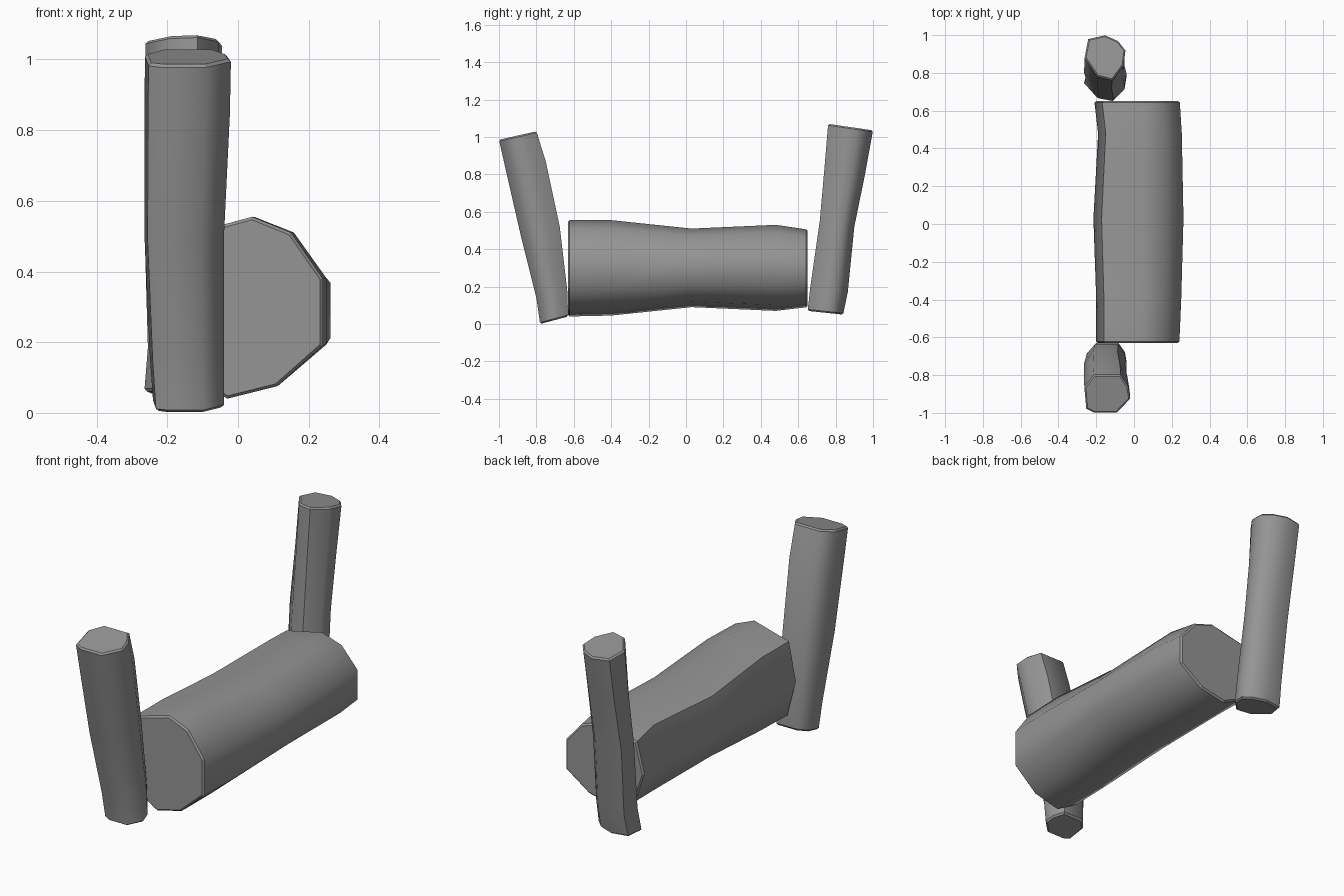
import bpy
import bmesh
from math import radians
from mathutils import Vector

cube = bpy.data.objects.get("Cube")
if cube:
    bpy.data.objects.remove(cube, do_unlink=True)

GREY = (0.3, 0.3, 0.3, 1)
wood = bpy.data.materials.new("grey wood")
wood.use_nodes = True
wood.diffuse_color = GREY
wood.node_tree.nodes["Principled BSDF"].inputs["Base Color"].default_value = GREY


def log(name, profile, stations, place):
    """Loft a faceted outline through stations (u0, u1, v0, v1, w at v0, w at v1)."""
    us, vs = zip(*profile)
    unit = [((u - min(us)) / (max(us) - min(us)), (v - min(vs)) / (max(vs) - min(vs)))
            for u, v in profile]
    bm = bmesh.new()
    rings = []
    for u0, u1, v0, v1, w0, w1 in stations:
        rings.append([bm.verts.new(place(u0 + (u1 - u0) * a, v0 + (v1 - v0) * b,
                                         w0 + (w1 - w0) * b)) for a, b in unit])
    count = len(profile)
    for low, high in zip(rings, rings[1:]):
        for i in range(count):
            j = (i + 1) % count
            bm.faces.new((low[i], low[j], high[j], high[i])).smooth = True
    caps = [bm.faces.new(rings[0]), bm.faces.new(rings[-1])]
    bmesh.ops.recalc_face_normals(bm, faces=bm.faces[:])

    # Slightly worn rims around flat sawn ends
    rims = [e for cap in caps for e in cap.edges]
    worn = bmesh.ops.bevel(bm, geom=rims, offset=0.008, segments=1, affect='EDGES')
    for face in worn["faces"]:
        face.smooth = False
    for edge in bm.edges:
        edge.smooth = edge.calc_face_angle(0) < radians(55)

    mesh = bpy.data.meshes.new(name)
    bm.to_mesh(mesh)
    bm.free()
    mesh.materials.append(wood)
    bpy.context.collection.objects.link(bpy.data.objects.new(name, mesh))


def upright(u, v, w):
    return Vector((u, v, w))


def lying(u, v, w):
    return Vector((u, w, v))


# Thick log lying front to back
log("lying_log",
    [(-.03, .04), (.11, .075), (.24, .19), (.24, .38), (.15, .51),
     (.04, .555), (-.16, .5), (-.2, .3), (-.15, .11)],
    [(-.20, .24, .04, .555, -.63, -.63),
     (-.20, .25, .045, .555, -.4, -.4),
     (-.215, .262, .09, .51, .03, .03),
     (-.19, .253, .07, .53, .48, .48),
     (-.21, .242, .09, .505, .65, .65)], lying)

# Post leaning forward
log("front_post",
    [(-.21, -.80), (-.07, -.80), (-.03, -.86), (-.02, -.92),
     (-.09, -.99), (-.21, -.99), (-.25, -.97), (-.26, -.86)],
    [(-.24, -.04, -.78, -.63, 0, .04),
     (-.25, -.04, -.80, -.635, .14, .18),
     (-.265, -.04, -.885, -.675, .48, .52),
     (-.265, -.023, -.965, -.75, .83, .87),
     (-.263, -.02, -1, -.80, .985, 1.03)], upright)

# Post leaning backward
log("back_post",
    [(-.24, .98), (-.15, 1), (-.08, .97), (-.04, .92),
     (-.05, .84), (-.11, .76), (-.19, .78), (-.26, .88)],
    [(-.265, -.04, .65, .84, .07, .05),
     (-.255, -.04, .665, .865, .2, .17),
     (-.265, -.05, .715, .90, .55, .52),
     (-.262, -.05, .74, .955, .83, .79),
     (-.262, -.045, .76, 1, 1.07, 1.035)], upright)
